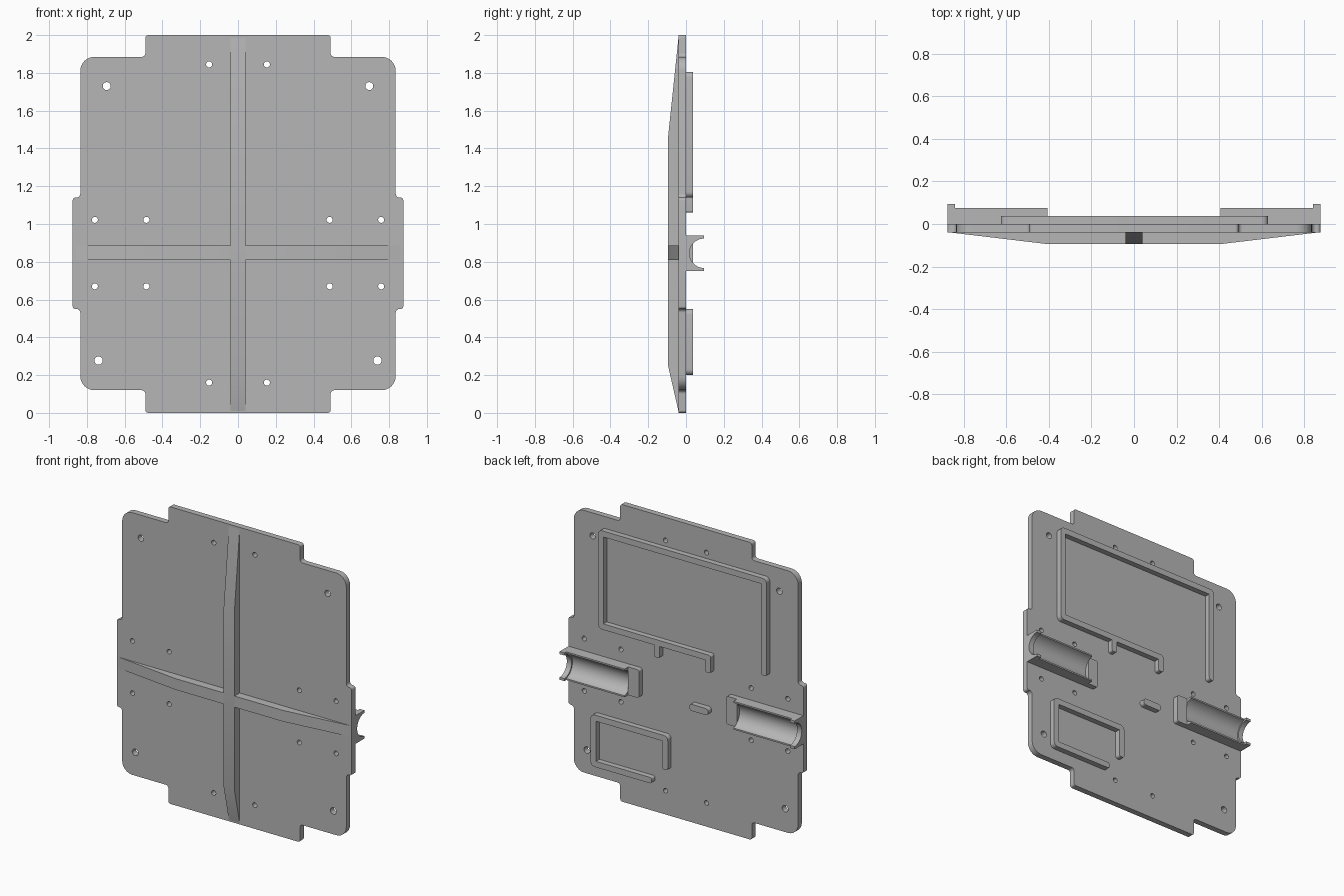
import bpy, bmesh, math
from mathutils import Vector

cube = bpy.data.objects.get("Cube")
if cube:
    bpy.data.objects.remove(cube, do_unlink=True)

grey = bpy.data.materials.new("plain_grey")
grey.use_nodes = True
grey.diffuse_color = (0.47, 0.47, 0.47, 1)
grey.node_tree.nodes["Principled BSDF"].inputs["Base Color"].default_value = grey.diffuse_color


def arc(cx, cy, r, start, end, n):
    """Points on an arc, angles in degrees."""
    return [(cx + r * math.cos(math.radians(start + (end - start) * i / n)),
             cy + r * math.sin(math.radians(start + (end - start) * i / n)))
            for i in range(n + 1)]


def circle(cx, cy, r, n=24):
    return arc(cx, cy, r, 0, 360, n)[:-1]


def rounded(corners, steps=6):
    """Polygon of (u, v, radius) corners with each corner filleted."""
    out = []
    for i, (u, v, r) in enumerate(corners):
        p = Vector((u, v))
        if r == 0:
            out.append((u, v))
            continue
        a = (Vector(corners[i - 1][:2]) - p).normalized()
        b = (Vector(corners[(i + 1) % len(corners)][:2]) - p).normalized()
        centre = p + (a + b) * r
        for k in range(steps + 1):
            t = math.pi / 2 * k / steps
            q = centre - b * r * math.cos(t) - a * r * math.sin(t)
            out.append(tuple(q))
    return out


def extrude(name, loops, axis, low, high):
    """Fill closed loops (later ones are holes) and extrude them along an axis."""
    place = {"x": lambda u, v, w: (w, u, v),
             "y": lambda u, v, w: (u, w, v),
             "z": lambda u, v, w: (u, v, w)}[axis]
    bm = bmesh.new()
    for loop in loops:
        vs = [bm.verts.new(place(u, v, low)) for u, v in loop]
        for i, vert in enumerate(vs):
            bm.edges.new((vs[i - 1], vert))
    bmesh.ops.triangle_fill(bm, use_beauty=True, edges=bm.edges[:])
    region = bmesh.ops.extrude_face_region(bm, geom=bm.faces[:], use_keep_orig=True)
    moved = [g for g in region["geom"] if isinstance(g, bmesh.types.BMVert)]
    bmesh.ops.translate(bm, verts=moved, vec=place(0, 0, high - low))
    bmesh.ops.recalc_face_normals(bm, faces=bm.faces[:])
    mesh = bpy.data.meshes.new(name)
    bm.to_mesh(mesh)
    bm.free()
    mesh.materials.append(grey)
    ob = bpy.data.objects.new(name, mesh)
    bpy.context.collection.objects.link(ob)
    bpy.ops.object.select_all(action="DESELECT")
    ob.select_set(True)
    bpy.context.view_layer.objects.active = ob
    bpy.ops.object.shade_smooth_by_angle(angle=math.radians(30))
    return ob


# Base plate: stepped outline with rounded corners and through holes
upper = [(0.49, 2, 0.015), (0.49, 1.885, 0.02), (0.835, 1.885, 0.075),
         (0.835, 1.14, 0.02), (0.875, 1.14, 0.015)]
lower = [(0.875, 0.55, 0.015), (0.835, 0.55, 0.02), (0.835, 0.12, 0.075),
         (0.835 - 0.345, 0.12, 0.02), (0.49, 0, 0.015)]
half = upper + lower
outline = rounded(half + [(-x, z, r) for x, z, r in reversed(half)])
holes = []
for x, z, r in [(0.153, 1.845, 0.016), (0.153, 0.16, 0.016), (0.695, 1.73, 0.021),
                (0.738, 0.277, 0.022)]:
    holes += [circle(s * x, z, r) for s in (1, -1)]
for x in (0.485, 0.758):
    for z in (0.67, 1.022):
        holes += [circle(s * x, z, 0.016) for s in (1, -1)]
extrude("base_plate", [outline] + holes, "y", -0.04, 0)

# Tapered stiffening ribs crossing on the front
front, face = -0.095, -0.039
extrude("vertical_rib", [[(face, 0.005), (front, 0.25), (front, 1.46), (face, 1.995)]],
        "x", -0.04, 0.04)
for side, s in (("left", 1), ("right", -1)):
    profile = [(s * 0.04, face), (s * 0.04, front), (s * 0.4, front), (s * 0.87, face)]
    extrude(side + "_rib", [profile], "z", 0.81, 0.885)

# Low retaining walls on the back
wall = 0.037
R = 0.03
extrude("large_frame", [rounded([
    (-0.625, 1.15, 0.015), (-0.625, 1.805, R), (0.63, 1.805, R), (0.63, 1.14, R),
    (0.21, 1.14, 0), (0.21, 1.06, 0.012), (0.17, 1.06, 0.012), (0.17, 1.14, 0),
    (-0.17, 1.14, 0), (-0.17, 1.06, 0.012), (-0.21, 1.06, 0.012), (-0.21, 1.18, 0.015),
    (0.59, 1.18, 0), (0.59, 1.765, 0), (-0.585, 1.765, 0), (-0.585, 1.15, 0.015)])],
    "y", 0, wall)
extrude("small_frame", [rounded([
    (0.11, 0.32, 0.015), (0.11, 0.55, R), (0.685, 0.55, R), (0.685, 0.2, R),
    (0.23, 0.2, 0.015), (0.23, 0.24, 0.015), (0.645, 0.24, 0), (0.645, 0.51, 0),
    (0.15, 0.51, 0), (0.15, 0.32, 0.015)])], "y", 0, wall)
extrude("small_peg", [rounded([(-0.05, 0.77, 0.02), (-0.19, 0.77, 0.02),
                               (-0.19, 0.815, 0.02), (-0.05, 0.815, 0.02)])],
        "y", 0, wall)

# Half-round cradles with a raised end collar and an inner stop
mid, bottom, top = 0.845, 0.75, 0.94


def cradle_profile(height, centre, radius):
    a = math.degrees(math.acos((height - centre) / radius))
    bore = arc(centre, mid, radius, a, 360 - a, 28)
    return [(0, bottom), (0, top), (height, top)] + bore + [(height, bottom)]


for side, s in (("left", 1), ("right", -1)):
    for part, profile, x0, x1 in [
            ("cradle", cradle_profile(0.075, 0.095, 0.087), 0.405, 0.84),
            ("cradle_collar", cradle_profile(0.095, 0.096, 0.078), 0.84, 0.875)]:
        lo, hi = sorted((s * x0, s * x1))
        extrude(side + "_" + part, [profile], "x", lo, hi)
    stop = [(s * 0.325, bottom, 0.015), (s * 0.325, top, 0.015),
            (s * 0.405, top, 0), (s * 0.405, bottom, 0)]
    extrude(side + "_cradle_stop", [rounded(stop)], "y", 0, wall)
